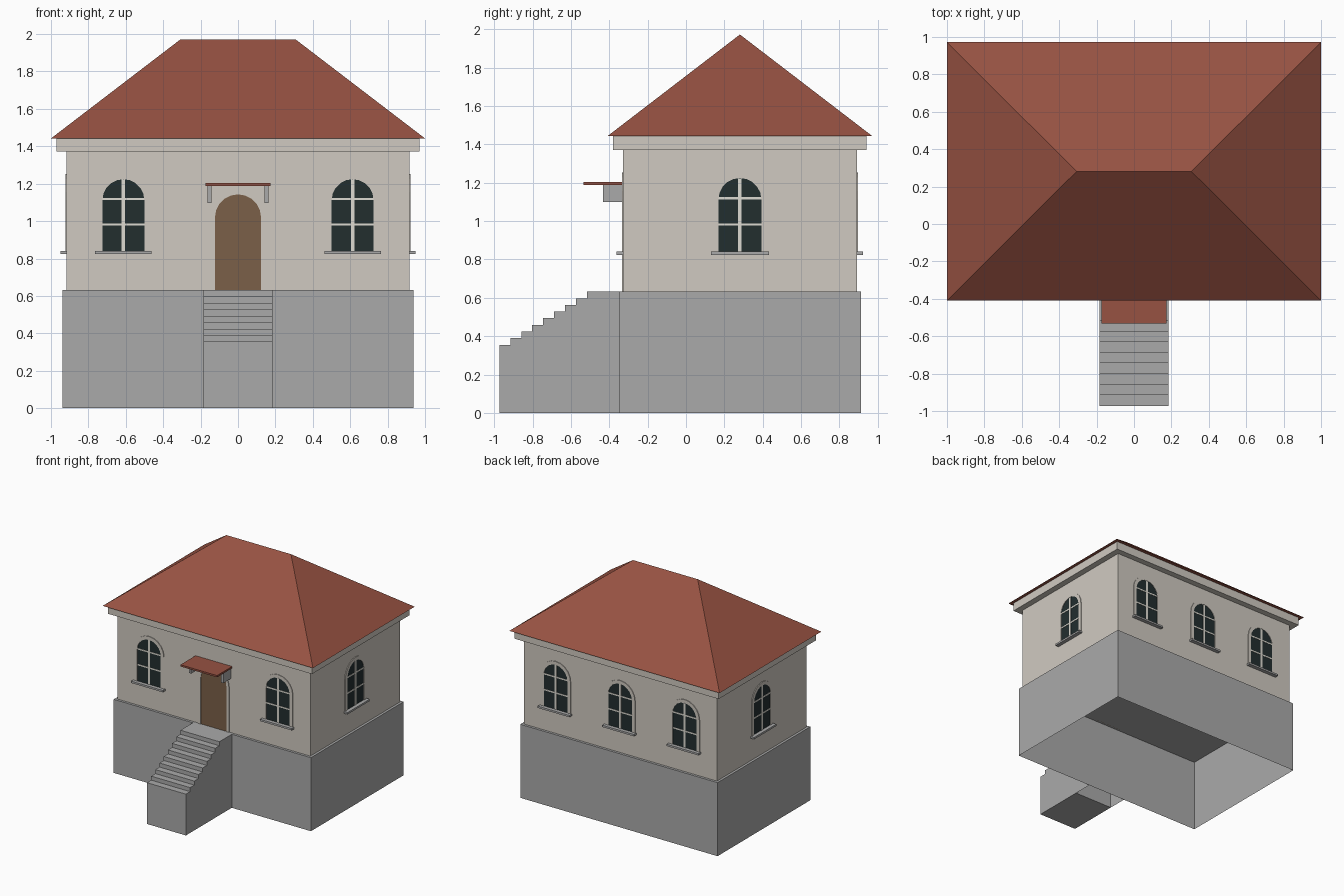
import bpy, bmesh, math
from mathutils import Matrix, Vector

if "Cube" in bpy.data.objects:
    bpy.data.objects.remove(bpy.data.objects["Cube"])


def material(name, rgb):
    lin = [(c / 255 / 12.92) if c < 11 else ((c / 255 + 0.055) / 1.055) ** 2.4 for c in rgb]
    m = bpy.data.materials.new(name)
    m.diffuse_color = (*lin, 1)
    m.use_nodes = True
    m.node_tree.nodes["Principled BSDF"].inputs["Base Color"].default_value = m.diffuse_color
    return m


STONE = material("grey stone", (170, 170, 170))
PLASTER = material("cream plaster", (208, 202, 193))
ROOF = material("red roof", (151, 82, 66))
DOOR = material("brown wood", (123, 96, 72))
GLASS = material("dark glass", (34, 46, 47))
BAR = material("pale window bar", (222, 219, 210))

YC = 0.281          # middle of the house in depth
FLOOR = 0.632       # top of the plinth
SEGMENTS = 10       # sides of each arch


def make(name, verts, faces, mat, matrix=Matrix()):
    bm = bmesh.new()
    vs = [bm.verts.new(matrix @ Vector(v)) for v in verts]
    for f in faces:
        bm.faces.new([vs[i] for i in f])
    bmesh.ops.recalc_face_normals(bm, faces=bm.faces)
    me = bpy.data.meshes.new(name)
    bm.to_mesh(me)
    bm.free()
    me.materials.append(mat)
    ob = bpy.data.objects.new(name, me)
    bpy.context.collection.objects.link(ob)
    return ob


def box(name, x, y, z, mat, matrix=Matrix(), skip=()):
    verts = [(a, b, c) for c in z for b in y for a in x]
    sides = {"bottom": (0, 2, 3, 1), "top": (4, 5, 7, 6), "front": (0, 1, 5, 4),
             "back": (2, 6, 7, 3), "left": (0, 4, 6, 2), "right": (1, 3, 7, 5)}
    return make(name, verts, [f for k, f in sides.items() if k not in skip], mat, matrix)


def arch(r, bottom, spring):
    """Outline of a round-headed opening, from bottom right to bottom left."""
    pts = [(r, bottom)]
    for i in range(SEGMENTS + 1):
        a = math.pi * i / SEGMENTS
        pts.append((r * math.cos(a), spring + r * math.sin(a)))
    return pts + [(-r, bottom)]


def arch_plate(name, r, bottom, spring, depth, mat, matrix):
    p = arch(r, bottom, spring)
    n = len(p)
    verts = [(u, -depth, v) for u, v in p] + [(u, 0, v) for u, v in p]
    faces = [range(n)] + [(i, (i + 1) % n, n + (i + 1) % n, n + i) for i in range(n)]
    make(name, verts, faces, mat, matrix)


def arch_frame(name, r_out, r_in, bottom, spring, depth, mat, matrix):
    out, inn = arch(r_out, bottom, spring), arch(r_in, bottom, spring)
    n = len(out)
    verts = [(u, -d, v) for p in (out, inn) for d in (depth, 0) for u, v in p]
    # rings: 0 outer front, 1 outer back, 2 inner front, 3 inner back
    faces = []
    for i in range(n - 1):
        for a, b in ((0, 2), (0, 1), (2, 3)):
            faces.append((a * n + i, a * n + i + 1, b * n + i + 1, b * n + i))
    make(name, verts, faces, mat, matrix)


def window(side, matrix):
    arch_plate(side + "_window_glass", 0.113, 0.84, 1.112, 0.002, GLASS, matrix)
    arch_frame(side + "_window_frame", 0.141, 0.112, 0.84, 1.112, 0.006, PLASTER, matrix)
    box(side + "_window_mullion", (-0.009, 0.009), (-0.005, 0), (0.84, 1.222), BAR, matrix)
    for z in (0.982, 1.118):
        box(side + "_window_crossbar", (-0.112, 0.112), (-0.0045, 0), (z - 0.006, z + 0.006), BAR, matrix)
    box(side + "_window_sill", (-0.151, 0.151), (-0.033, 0), (0.824, 0.84), STONE, matrix)


def around(hx, hy):
    return (-hx, hx), (YC - hy, YC + hy)


# Main body: open-bottomed plinth, walls and cornice
box("plinth", *around(0.938, 0.63), (0, FLOOR), STONE, skip=("bottom",))
box("walls", *around(0.917, 0.609), (FLOOR, 1.40), PLASTER, skip=("bottom", "top"))
box("cornice", *around(0.97, 0.661), (1.371, 1.442), PLASTER)

# Hipped roof with a short ridge
(x0, x1), (y0, y1) = around(1.0, 0.691)
make("hipped_roof",
     [(x0, y0, 1.442), (x1, y0, 1.442), (x1, y1, 1.442), (x0, y1, 1.442),
      (-0.307, YC, 1.972), (0.307, YC, 1.972)],
     [(0, 1, 5, 4), (1, 2, 5), (2, 3, 4, 5), (3, 0, 4), (3, 2, 1, 0)], ROOF)

# Staircase: stepped side profile swept across, plus a landing
SW, Y_START, Y_LAND, Z_FIRST, STEPS = 0.185, -0.972, -0.517, 0.355, 8
run, rise = (Y_LAND - Y_START) / STEPS, (FLOOR - Z_FIRST) / STEPS
prof = [(Y_START, 0)]
for i in range(STEPS):
    z = Z_FIRST + i * rise
    prof += [(Y_START + i * run, z), (Y_START + (i + 1) * run, z)]
prof.append((Y_LAND, 0))
n = len(prof)
make("stairs", [(s * SW, y, z) for s in (-1, 1) for y, z in prof],
     [range(n), range(n, 2 * n)] + [(i, (i + 1) % n, n + (i + 1) % n, n + i) for i in range(n)], STONE)
box("landing", (-SW, SW), (Y_LAND, YC - 0.63), (0, FLOOR), STONE, skip=("bottom", "back"))


# Windows: two in front, three behind, one on each end
def on_wall(turn, x, y):
    return Matrix.Translation((x, y, 0)) @ Matrix.Rotation(math.radians(turn), 4, "Z")


FRONT, BACK = YC - 0.609, YC + 0.609
for x in (-0.613, 0.613):
    window("front", on_wall(0, x, FRONT))
for x in (-0.613, 0, 0.613):
    window("back", on_wall(180, x, BACK))
window("right", on_wall(90, 0.917, YC))
window("left", on_wall(-90, -0.917, YC))

# Front door with arched surround
door = on_wall(0, 0, FRONT)
arch_plate("door", 0.124, FLOOR, 1.02, 0.002, DOOR, door)
arch_frame("door_frame", 0.147, 0.123, FLOOR, 1.02, 0.006, PLASTER, door)

# Canopy slab on two brackets
box("canopy", (-0.174, 0.174), (-0.533, FRONT), (1.189, 1.204), ROOF)
for s in (-1, 1):
    box("canopy_bracket", (s * 0.153 - 0.011, s * 0.153 + 0.011), (-0.433, FRONT), (1.098, 1.189), STONE)
